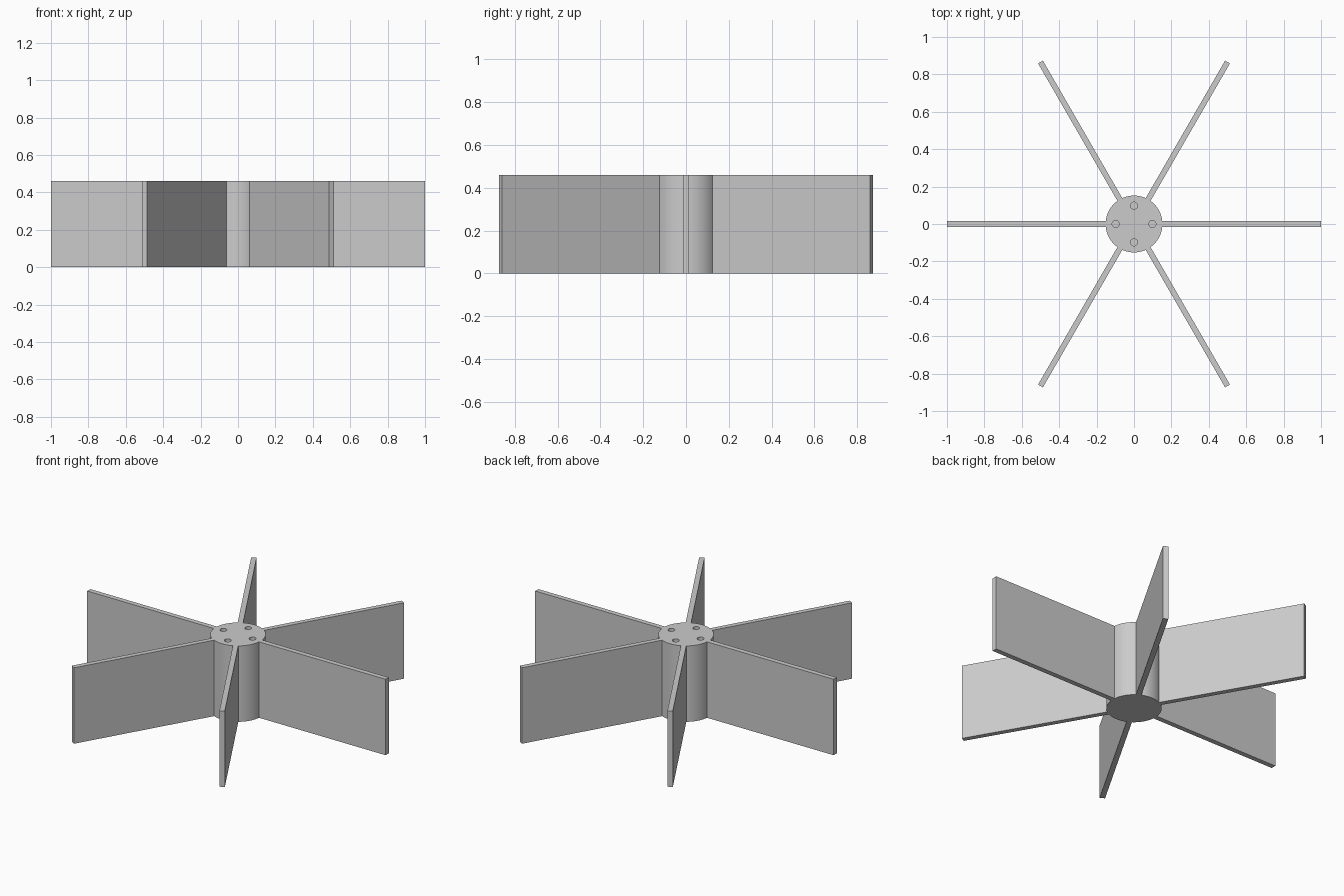
import bpy
from math import cos, sin, radians

HEIGHT = 0.46
HUB_R = 0.152
BLADE_T = 0.03
HOLE_R, HOLE_RING, HOLE_DEPTH = 0.019, 0.098, 0.2

if "Cube" in bpy.data.objects:
    bpy.data.objects.remove(bpy.data.objects["Cube"], do_unlink=True)

# Single grey material
grey = bpy.data.materials.new("plain grey")
grey.use_nodes = True
colour = (0.6, 0.6, 0.6, 1)
grey.diffuse_color = colour
grey.node_tree.nodes["Principled BSDF"].inputs["Base Color"].default_value = colour


def cylinder(name, radius, depth, location, sides):
    bpy.ops.mesh.primitive_cylinder_add(vertices=sides, radius=radius, depth=depth, location=location)
    obj = bpy.context.object
    obj.name = name
    obj.data.materials.append(grey)
    return obj


# Central hub
hub = cylinder("hub", HUB_R, HEIGHT, (0, 0, HEIGHT / 2), 96)

# Four blind holes bored into the top of the hub
for i in range(4):
    a = radians(90 * i)
    cutter = cylinder("hole_cutter", HOLE_R, HOLE_DEPTH * 2,
                      (HOLE_RING * cos(a), HOLE_RING * sin(a), HEIGHT), 32)
    cutter.hide_render = True
    bpy.context.view_layer.objects.active = hub
    bore = hub.modifiers.new("bore", "BOOLEAN")
    bore.operation = "DIFFERENCE"
    bore.solver = "EXACT"
    bore.object = cutter
    bpy.ops.object.modifier_apply(modifier=bore.name)
    bpy.data.objects.remove(cutter, do_unlink=True)

bpy.ops.object.select_all(action="DESELECT")
hub.select_set(True)
bpy.context.view_layer.objects.active = hub
bpy.ops.object.shade_smooth_by_angle(angle=radians(30))

# Six straight radial blades, seated on the hub wall
inner, outer = HUB_R - 0.001, 1.0
middle = (inner + outer) / 2
for i in range(6):
    a = radians(60 * i)
    bpy.ops.mesh.primitive_cube_add(size=1, rotation=(0, 0, a),
                                    location=(middle * cos(a), middle * sin(a), HEIGHT / 2))
    blade = bpy.context.object
    blade.name = f"blade_{i + 1}"
    blade.scale = (outer - inner, BLADE_T, HEIGHT)
    blade.data.materials.append(grey)
